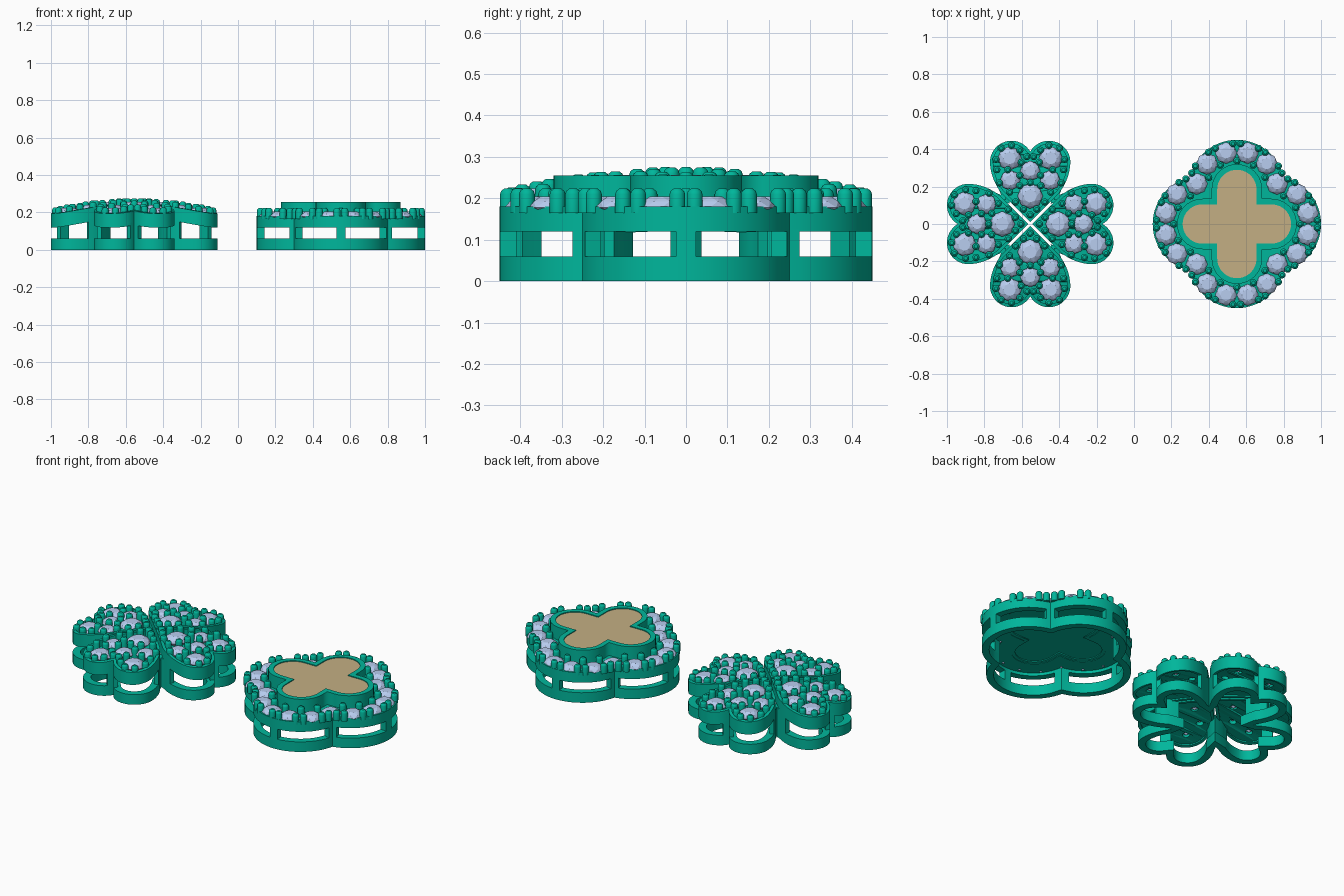
import bpy, bmesh, math
from mathutils import Vector

if "Cube" in bpy.data.objects:
    bpy.data.objects.remove(bpy.data.objects["Cube"])

def mat(name, c):
    m = bpy.data.materials.new(name)
    m.diffuse_color = (*c, 1)
    m.use_nodes = True
    m.node_tree.nodes["Principled BSDF"].inputs["Base Color"].default_value = m.diffuse_color
    return m
GREEN = mat("green_metal", (0.0, 0.47, 0.33))
GEM = mat("pale_stone", (0.48, 0.61, 0.87))
TAN = mat("tan_inlay", (0.55, 0.43, 0.23))
LX, RX = -0.555, 0.55          # centres of the two pieces

def add(name, bm, m, x, smooth=False):
    bmesh.ops.recalc_face_normals(bm, faces=bm.faces)
    me = bpy.data.meshes.new(name)
    bm.to_mesh(me)
    bm.free()
    return link(name, me, m, x, smooth)

def link(name, me, m, x, smooth=False):
    me.materials.clear()
    me.materials.append(m)
    o = bpy.data.objects.new(name, me)
    bpy.context.collection.objects.link(o)
    o.location.x = x
    if smooth:
        bpy.context.view_layer.objects.active = o
        o.select_set(True)
        bpy.ops.object.shade_smooth_by_angle(angle=math.radians(35))
        o.select_set(False)
    return o

def rot(p, k):
    for _ in range(k):
        p = (-p[1], p[0])
    return p

def arc(cx, cy, r, a0, a1, n):
    return [(cx + r * math.cos(math.radians(a0 + (a1 - a0) * i / n)),
             cy + r * math.sin(math.radians(a0 + (a1 - a0) * i / n))) for i in range(n + 1)]

def inset(pts, d):
    """Mitred inward offset of a counter-clockwise outline."""
    out, n = [], len(pts)
    for i in range(n):
        a, b, c = (Vector(pts[(i + j) % n]) for j in (-1, 0, 1))
        e, f = (b - a).normalized(), (c - b).normalized()
        n1, n2 = Vector((-e.y, e.x)), Vector((-f.y, f.x))
        h = (n1 + n2).normalized()
        out.append(tuple(b + h * d / max(h.dot(n1), 0.65)))
    return out

def ring(name, pts, d, lo, hi, x, keep=lambda a, b: True):
    """Wall of thickness d along an outline; keep() picks the segments."""
    bm, inn, n = bmesh.new(), inset(pts, d), len(pts)
    V = []
    for p, q in zip(pts, inn):
        V.append([bm.verts.new((*s, f(*s))) for s, f in ((p, lo), (p, hi), (q, hi), (q, lo))])
    def on(i):
        p, q = pts[i % n], pts[(i + 1) % n]
        return keep(*sorted((abs(p[0] + q[0]) / 2, abs(p[1] + q[1]) / 2)))
    for i in range(n):
        if on(i):
            A, B = V[i], V[(i + 1) % n]
            for j in range(4):
                k = (j + 1) % 4
                bm.faces.new((A[j], B[j], B[k], A[k]))
            if not on(i - 1):
                bm.faces.new(A)
            if not on(i + 1):
                bm.faces.new(B)
    bmesh.ops.delete(bm, geom=[v for v in bm.verts if not v.link_faces], context='VERTS')
    return add(name, bm, GREEN, x, True)

def plate(name, loops, thick, zf, x, m):
    """Filled outline with holes, its height following zf."""
    cu = bpy.data.curves.new(name, 'CURVE')
    cu.dimensions, cu.fill_mode, cu.extrude = '2D', 'BOTH', thick / 2
    for lp in loops:
        s = cu.splines.new('POLY')
        s.points.add(len(lp) - 1)
        for pt, p in zip(s.points, lp):
            pt.co = (p[0], p[1], 0, 1)
        s.use_cyclic_u = True
    tmp = bpy.data.objects.new(name + "_curve", cu)
    bpy.context.collection.objects.link(tmp)
    bpy.context.view_layer.update()
    me = bpy.data.meshes.new_from_object(tmp.evaluated_get(bpy.context.evaluated_depsgraph_get()))
    bpy.data.objects.remove(tmp)
    for v in me.vertices:
        v.co.z += zf(v.co.x, v.co.y)
    return link(name, me, m, x)

def gems(name, items, x):
    """Faceted stones: point, girdle, star facets, flat table."""
    bm = bmesh.new()
    for gx, gy, z, r in items:
        def loop(rad, h, off):
            return [bm.verts.new((gx + rad * math.cos((i + off) * math.pi / 4),
                                  gy + rad * math.sin((i + off) * math.pi / 4), z + h)) for i in range(8)]
        g, mid, t = loop(r, 0, 0), loop(r * .84, r * .25, .5), loop(r * .52, r * .45, 0)
        tip = bm.verts.new((gx, gy, z - r * .8))
        bm.faces.new(t)
        for i in range(8):
            j = (i + 1) % 8
            for f in ((g[i], g[j], mid[i]), (mid[i], g[j], mid[j]), (t[i], mid[i], t[j]),
                      (t[j], mid[i], mid[j]), (tip, g[j], g[i])):
                bm.faces.new(f)
    add(name, bm, GEM, x)

def prongs(name, items, r, h, x):
    """Round-topped pins, z being the top."""
    bm, n = bmesh.new(), 12
    for px, py, z in items:
        prof = [(r, z - h), (r, z - r * .8), (r * .87, z - r * .4), (r * .5, z - r * .1)]
        L = [[bm.verts.new((px + a * math.cos(i * math.tau / n), py + a * math.sin(i * math.tau / n), b))
              for i in range(n)] for a, b in prof]
        for A, B in zip(L, L[1:]):
            for i in range(n):
                bm.faces.new((A[i], A[(i + 1) % n], B[(i + 1) % n], B[i]))
        bm.faces.new(L[-1])
        bm.faces.new(L[0][::-1])
    add(name, bm, GREEN, x, True)

const = lambda z: (lambda x, y: z)
top = lambda x, y: 0.25 - 0.27 * (x * x + y * y)      # domed petal height

# ---- clover piece: four heart petals ----
# lobe arc from the widest point to the cleft, then a curved flank down to the 45 degree side
lobe = arc(.1, .33, .115, 0, 150.3, 18)
lobe[-1] = (0, .387)
ends = Vector((.152, .162)), Vector((.212, .24)), Vector(lobe[0])
flank = [tuple(ends[0] * (1 - t) ** 2 + ends[1] * 2 * t * (1 - t) + ends[2] * t * t)
         for t in [i / 8 for i in range(8)]]
side = [(.152 * t, .01 + .152 * t) for t in (.2, .4, .6, .8)]
mirror = lambda pts: [(-x, y) for x, y in pts[-2::-1]]
right = side + flank + lobe
heart = [(0, .01)] + right + mirror(right)
clover = [rot(p, k) for k in range(4) for p in [(.155, .155)] + flank[1:] + lobe + mirror(flank[1:] + lobe)]
ring("clover_base_rail", clover, .042, const(0), const(.06), LX)
ring("clover_posts", clover, .025, const(.055), lambda x, y: top(x, y) - .06, LX,
     lambda a, b: (a < .025 and b > .3) or b < .245)

half_gems = [(.11, .352, .064), (.107, .234, .054)]
mid_gems = [(0, .284, .054), (0, .15, .068)]
petal_gems = [(s * x, y, r) for x, y, r in half_gems for s in (1, -1)] + mid_gems
half_pins = [(.048, .33), (.055, .395), (.1, .42), (.155, .405), (.183, .345), (.178, .29), (.055, .26),
             (.12, .29), (.057, .205), (.165, .22), (.11, .17), (.078, .118), (.035, .08), (.018, .36)]
petal_pins = [(s * x, y) for x, y in half_pins for s in (1, -1)] + [(0, .222), (0, .05)]
G, P = [], []
for k in range(4):
    h = [rot(p, k) for p in heart]
    ring(f"petal_rim_{k+1}", h, .017, lambda x, y: top(x, y) - .075, top, LX)
    holes = [[rot(p, k) for p in arc(x, y, .02, 0, 330, 11)] for x, y, r in petal_gems]
    plate(f"petal_plate_{k+1}", [inset(h, .01)] + holes, .03,
          lambda x, y: top(x, y) - .052, LX, GREEN)
    for x, y, r in petal_gems:
        p = rot((x, y), k)
        G.append((*p, top(*p) - .018, r))
    for q in petal_pins:
        p = rot(q, k)
        P.append((*p, top(*p) + .028))
gems("clover_stones", G, LX)
prongs("clover_prongs", P, .019, .075, LX)

# ---- quatrefoil piece with inlaid cross ----
quat = [rot(p, k) for k in range(4) for p in arc(0, .194, .256, 12.6, 167.4, 28)[:-1]]
ring("halo_base_rail", quat, .04, const(0), const(.06), RX)
ring("halo_posts", quat, .04, const(.055), const(.125), RX, lambda a, b: a < .022 or b < .28)
ring("halo_upper_band", quat, .04, const(.12), const(.18), RX)

def cross(w, tip):
    return [rot(p, k) for k in range(4) for p in [(w, w)] + arc(0, tip - w, w, 0, 180, 20)]
outer, inner = cross(.135, .32), cross(.105, .29)
plate("halo_seat_plate", [inset(quat, .03), inset(outer, .01)], .04, const(.158), RX, GREEN)
plate("cross_cup_rim", [outer, inner], .115, const(.1975), RX, GREEN)
plate("cross_cup_floor", [inset(outer, .015)], .06, const(.175), RX, GREEN)
plate("cross_inlay", [inner], .045, const(.2275), RX, TAN)

# ring of twenty stones, with pins at every gap
seq = [rot(p, k) for k in range(4)
       for p in [(.215, .215), (.16, .322), (.058, .38), (-.058, .38), (-.16, .322)]]
gems("halo_stones", [(*p, .178, .058) for p in seq], RX)
P = []
for i in range(20):
    a, b = Vector(seq[i]), Vector(seq[(i + 1) % 20])
    m, t = (a + b) / 2, (b - a).normalized()
    n = Vector((t.y, -t.x))
    for q in (m + n * .05 + t * .021, m + n * .05 - t * .021, m - n * .042):
        P.append((q.x, q.y, .225))
prongs("halo_prongs", P, .019, .06, RX)
